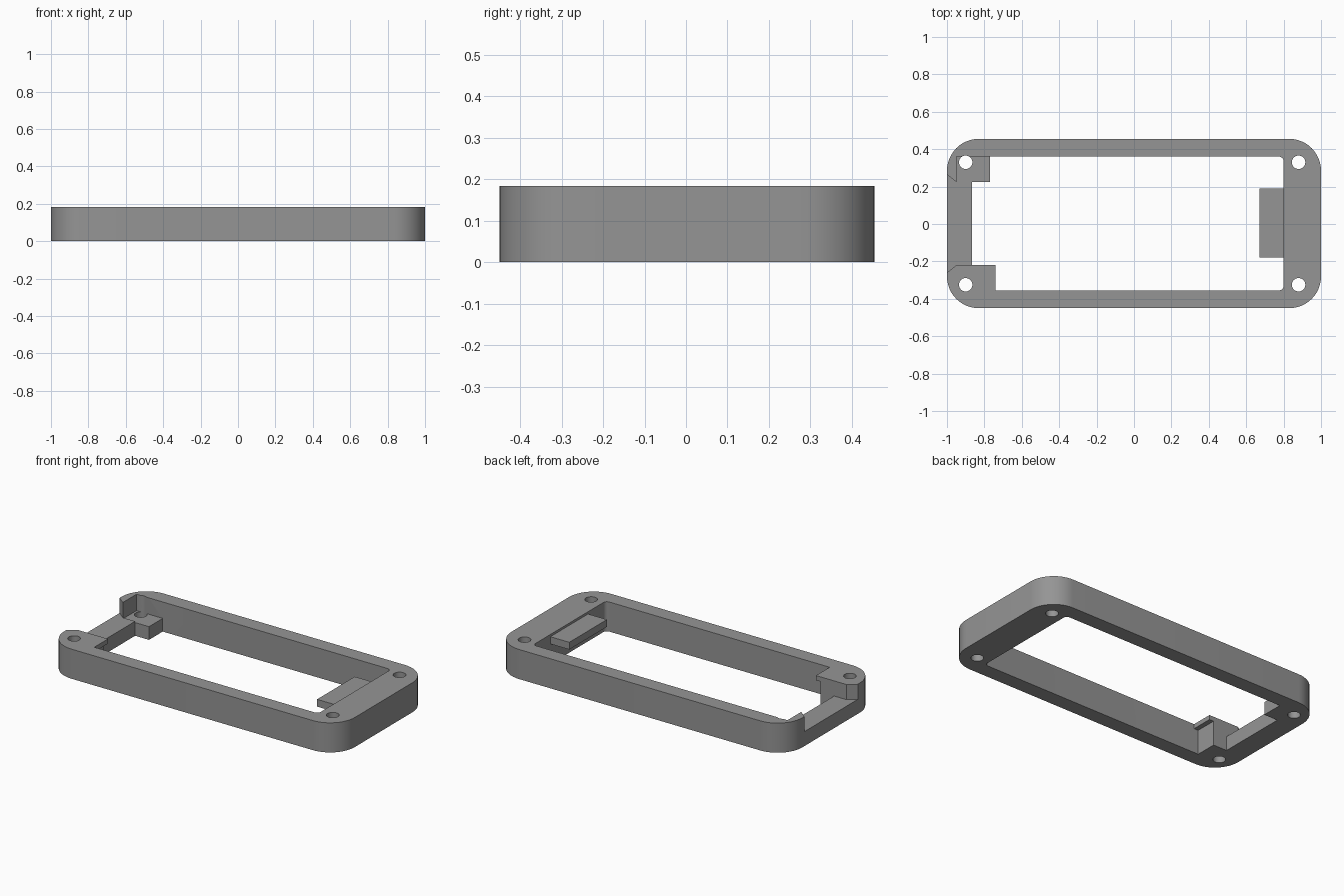
import bpy, bmesh, math

if "Cube" in bpy.data.objects:
    bpy.data.objects.remove(bpy.data.objects["Cube"])

H = 0.184          # frame height
FLOOR = 0.09       # height of the lowered end wall

grey = bpy.data.materials.new("grey plastic")
grey.diffuse_color = (0.3, 0.3, 0.3, 1)
grey.use_nodes = True
grey.node_tree.nodes["Principled BSDF"].inputs["Base Color"].default_value = grey.diffuse_color


def prism(name, outline, z0, z1):
    """Extrude a flat outline from z0 to z1."""
    bm = bmesh.new()
    face = bm.faces.new([bm.verts.new((x, y, z0)) for x, y in outline])
    top = bmesh.ops.extrude_face_region(bm, geom=[face])["geom"]
    for v in top:
        if isinstance(v, bmesh.types.BMVert):
            v.co.z = z1
    bmesh.ops.recalc_face_normals(bm, faces=bm.faces)
    mesh = bpy.data.meshes.new(name)
    bm.to_mesh(mesh)
    bm.free()
    mesh.materials.append(grey)
    obj = bpy.data.objects.new(name, mesh)
    bpy.context.collection.objects.link(obj)
    return obj


def rounded(x0, x1, y0, y1, r_right, r_left, n=12):
    """Rectangle outline with separate corner radii at each end."""
    pts = []
    for k, (x, y, sx, sy) in enumerate([(x1, y1, -1, -1), (x0, y1, 1, -1),
                                        (x0, y0, 1, 1), (x1, y0, -1, 1)]):
        r = r_right if sx < 0 else r_left
        if r == 0:
            pts.append((x, y))
            continue
        for i in range(n + 1):
            a = math.pi / 2 * (k + i / n)
            pts.append((x + sx * r + r * math.cos(a), y + sy * r + r * math.sin(a)))
    return pts


def box(name, x0, x1, y0, y1, z0, z1):
    return prism(name, [(x0, y0), (x1, y0), (x1, y1), (x0, y1)], z0, z1)


def combine(target, tool, operation):
    """Apply a boolean and remove the tool object."""
    mod = target.modifiers.new("combine", 'BOOLEAN')
    mod.operation = operation
    mod.solver = 'EXACT'
    mod.object = tool
    bpy.context.view_layer.objects.active = target
    bpy.ops.object.modifier_apply(modifier=mod.name)
    bpy.data.objects.remove(tool)


# Outer rounded frame with its long opening
frame = prism("frame", rounded(-1, 1, -0.45, 0.455, 0.17, 0.17), 0, H)
opening = prism("opening", rounded(-0.865, 0.8, -0.355, 0.36, 0.025, 0), -0.1, H + 0.1)
combine(frame, opening, 'DIFFERENCE')

# Corner blocks, overhanging tab and end ledge
for part in [box("back_block", -0.93, -0.77, 0.225, 0.40, 0, H),
             box("front_block", -0.93, -0.77, -0.40, -0.22, 0, H),
             box("front_tab", -0.90, -0.74, -0.40, -0.22, 0.155, H),
             box("end_ledge", 0.67, 0.90, -0.18, 0.19, 0.125, 0.17)]:
    combine(frame, part, 'UNION')

# Lowered channel with flared outer ends, and the back corner pocket
channel = prism("channel", [(-1.1, -0.34), (-0.95, -0.22), (-0.7, -0.22),
                            (-0.7, 0.225), (-0.95, 0.225), (-1.1, 0.345)], FLOOR, H + 0.1)
combine(frame, channel, 'DIFFERENCE')
combine(frame, box("pocket", -0.95, -0.7, 0.2249, 0.36, 0.082, H + 0.1), 'DIFFERENCE')

# Four screw holes
for x in (-0.9, 0.88):
    for y in (-0.325, 0.33):
        circle = [(x + 0.036 * math.cos(a * math.pi / 16), y + 0.036 * math.sin(a * math.pi / 16))
                  for a in range(32)]
        combine(frame, prism("screw_hole", circle, -0.1, H + 0.1), 'DIFFERENCE')

# Smooth rounded corners, crisp edges
frame.select_set(True)
bpy.context.view_layer.objects.active = frame
bpy.ops.object.shade_smooth_by_angle(angle=math.radians(30))
